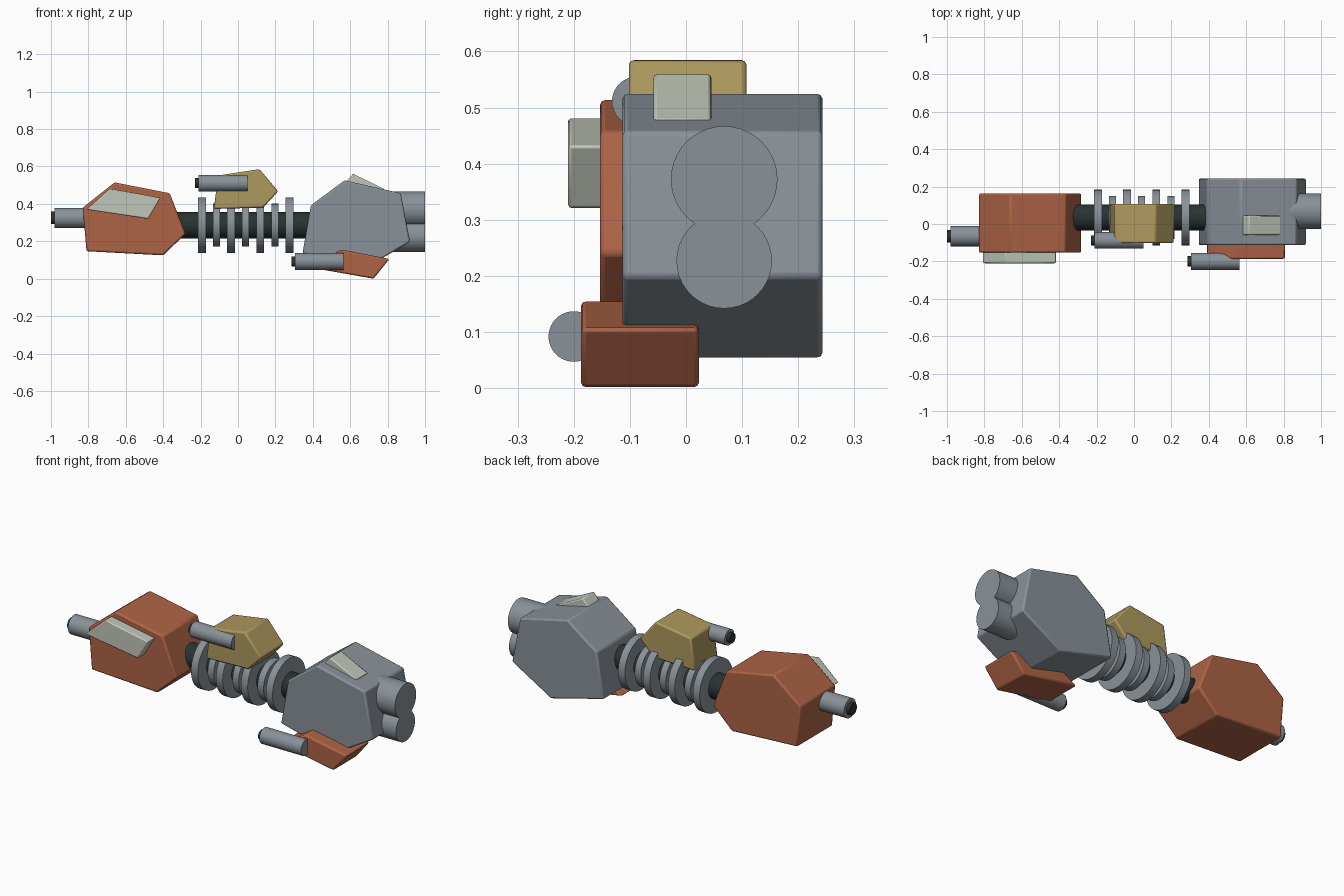
import bpy, bmesh, math
from mathutils import Matrix, Vector

cube = bpy.data.objects.get("Cube")
if cube:
    bpy.data.objects.remove(cube)


def material(name, rgb):
    mat = bpy.data.materials.new(name)
    mat.use_nodes = True
    colour = (*rgb, 1)
    mat.diffuse_color = colour
    mat.node_tree.nodes["Principled BSDF"].inputs["Base Color"].default_value = colour
    return mat


steel = material("steel grey", (0.25, 0.285, 0.315))
rust = material("rust orange", (0.42, 0.125, 0.06))
gold = material("dull gold", (0.42, 0.315, 0.11))
pale = material("pale grey", (0.53, 0.57, 0.49))
dark = material("dark rubber", (0.022, 0.032, 0.032))


def finish(bm, name, mat, bevel):
    bmesh.ops.recalc_face_normals(bm, faces=bm.faces)
    mesh = bpy.data.meshes.new(name)
    bm.to_mesh(mesh)
    bm.free()
    mesh.materials.append(mat)
    obj = bpy.data.objects.new(name, mesh)
    bpy.context.collection.objects.link(obj)
    bpy.context.view_layer.objects.active = obj
    obj.select_set(True)
    bpy.ops.object.shade_smooth_by_angle(angle=math.radians(30))
    obj.select_set(False)
    if bevel:
        mod = obj.modifiers.new("Bevel", 'BEVEL')
        mod.width = bevel
        mod.segments = 2
        mod.limit_method = 'ANGLE'
    return obj


def slab(name, mat, outline, y0, y1, bevel=0.009):
    """Extrude an x-z outline from y0 to y1."""
    bm = bmesh.new()
    face = bm.faces.new([bm.verts.new((x, y0, z)) for x, z in outline])
    new = bmesh.ops.extrude_face_region(bm, geom=[face])["geom"]
    verts = [v for v in new if isinstance(v, bmesh.types.BMVert)]
    bmesh.ops.translate(bm, verts=verts, vec=Vector((0, y1 - y0, 0)))
    return finish(bm, name, mat, bevel)


def rod(name, mat, x0, x1, y, z, radius, bevel=0):
    """Cylinder lying along x."""
    bm = bmesh.new()
    place = Matrix.Translation(((x0 + x1) / 2, y, z)) @ Matrix.Rotation(math.pi / 2, 4, 'Y')
    bmesh.ops.create_cone(bm, cap_ends=True, segments=40, radius1=radius,
                          radius2=radius, depth=x1 - x0, matrix=place)
    return finish(bm, name, mat, bevel)


def gun(name, x0, x1, y, z, radius):
    """Barrel with a narrower dark muzzle."""
    rod(name + "_barrel", steel, x0 + 0.02, x1, y, z, radius)
    rod(name + "_muzzle", dark, x0, x0 + 0.05, y, z, radius * 0.62)


# Nose hull with side plate and gun
slab("nose_hull", rust, [(-0.83, 0.38), (-0.66, 0.515), (-0.365, 0.457),
                         (-0.28, 0.24), (-0.4, 0.125), (-0.81, 0.147)], -0.153, 0.163)
slab("nose_side_plate", pale, [(-0.81, 0.37), (-0.685, 0.482),
                               (-0.415, 0.432), (-0.48, 0.32)], -0.21, -0.13, 0.006)
gun("nose", -1.0, -0.75, -0.065, 0.325, 0.054)

# Spine with alternating large and small rings
SPINE_Y, SPINE_Z = 0.035, 0.286
rod("spine", dark, -0.35, 0.45, SPINE_Y, SPINE_Z, 0.07)
for i in range(7):
    large = i % 2 == 0
    x = -0.193 + i * 0.078
    half, radius = (0.021, 0.149) if large else (0.019, 0.115)
    rod("large_ring" if large else "small_ring", steel,
        x - half, x + half, SPINE_Y, SPINE_Z, radius)

# Upper pod and gun
slab("upper_pod", gold, [(-0.13, 0.373), (-0.105, 0.552), (0.115, 0.586),
                         (0.215, 0.467), (0.135, 0.38)], -0.102, 0.108)
gun("upper", -0.23, 0.05, -0.088, 0.511, 0.044)

# Tail hull with top fin and twin engines
slab("tail_hull", steel, [(0.345, 0.137), (0.39, 0.393), (0.57, 0.526),
                          (0.87, 0.457), (0.92, 0.197), (0.675, 0.053)], -0.113, 0.243)
slab("tail_fin", pale, [(0.575, 0.515), (0.615, 0.561),
                        (0.785, 0.478), (0.72, 0.46)], -0.058, 0.045, 0.006)
rod("upper_engine", steel, 0.75, 1.0, 0.068, 0.372, 0.095)
rod("lower_engine", steel, 0.75, 1.0, 0.068, 0.227, 0.085)

# Lower pod and gun
slab("lower_pod", rust, [(0.385, 0.06), (0.55, 0.156), (0.81, 0.106),
                         (0.725, 0.0)], -0.187, 0.023)
gun("lower", 0.285, 0.565, -0.2, 0.092, 0.045)
